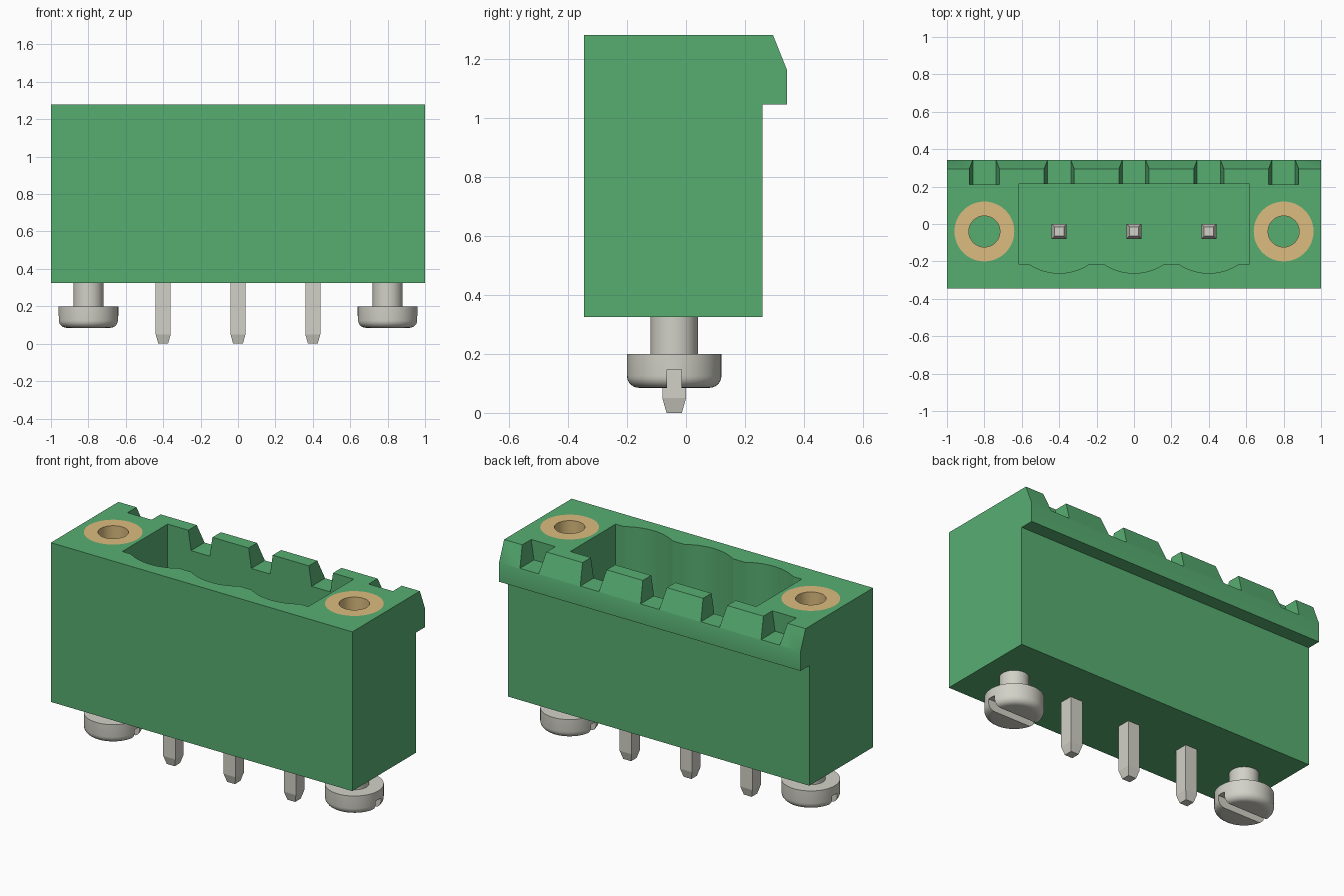
import bpy, bmesh, math

cube = bpy.data.objects.get("Cube")
if cube:
    bpy.data.objects.remove(cube, do_unlink=True)


def material(name, rgb):
    m = bpy.data.materials.new(name)
    m.use_nodes = True
    m.diffuse_color = (*rgb, 1)
    m.node_tree.nodes["Principled BSDF"].inputs["Base Color"].default_value = (*rgb, 1)
    return m


GREEN = material("green plastic", (0.095, 0.420, 0.167))
GREY = material("grey metal", (0.645, 0.638, 0.572))
BRASS = material("brass", (0.709, 0.504, 0.211))


def loft(name, rings, mat=None, cyclic=False):
    """Bridge equally sized rings of points; cap the ends unless cyclic."""
    bm = bmesh.new()
    vs = [[bm.verts.new(p) for p in ring] for ring in rings]
    pairs = list(zip(vs, vs[1:])) + ([(vs[-1], vs[0])] if cyclic else [])
    n = len(vs[0])
    for a, b in pairs:
        for i in range(n):
            j = (i + 1) % n
            bm.faces.new((a[i], a[j], b[j], b[i]))
    if not cyclic:
        bm.faces.new(vs[0])
        bm.faces.new(vs[-1])
    bmesh.ops.recalc_face_normals(bm, faces=bm.faces)
    me = bpy.data.meshes.new(name)
    bm.to_mesh(me)
    bm.free()
    if mat:
        me.materials.append(mat)
    ob = bpy.data.objects.new(name, me)
    bpy.context.collection.objects.link(ob)
    return ob


def circle(x, y, r, z, n=48):
    return [(x + r * math.cos(2 * math.pi * i / n),
             y + r * math.sin(2 * math.pi * i / n), z) for i in range(n)]


def square(x, y, h, z):
    return [(x - h, y - h, z), (x + h, y - h, z), (x + h, y + h, z), (x - h, y + h, z)]


def cut(ob, cutter):
    """Subtract the cutter from the object and discard it."""
    mod = ob.modifiers.new("cut", 'BOOLEAN')
    mod.operation = 'DIFFERENCE'
    mod.solver = 'EXACT'
    mod.object = cutter
    bpy.context.view_layer.objects.active = ob
    bpy.ops.object.modifier_apply(modifier=mod.name)
    bpy.data.objects.remove(cutter, do_unlink=True)


def smooth(ob):
    bpy.ops.object.select_all(action='DESELECT')
    ob.select_set(True)
    bpy.context.view_layer.objects.active = ob
    bpy.ops.object.shade_smooth_by_angle(angle=math.radians(30))


BASE, TOP, ROW_Y = 0.325, 1.28, -0.04
PITCH, FLANGE_X = 0.4, 0.8

# Housing: side profile with the chamfered rear lip, extruded along x
side = [(-0.345, BASE), (0.26, BASE), (0.26, 1.045), (0.343, 1.045),
        (0.343, 1.16), (0.295, TOP), (-0.345, TOP)]
housing = loft("housing", [[(x, y, z) for y, z in side] for x in (-1, 1)], GREEN)

# Plug cavity with three shallow scallops on its front wall
outline = [(0.617, 0.215), (-0.617, 0.215), (-0.617, -0.215)]
half, sag = 0.16, 0.048
radius = (half ** 2 + sag ** 2) / (2 * sag)
sweep = math.asin(half / radius)
for k in (-1, 0, 1):
    for i in range(17):
        a = sweep * (i / 8 - 1)
        outline.append((k * PITCH + radius * math.sin(a),
                        -0.215 - sag + radius * (1 - math.cos(a))))
outline.append((0.617, -0.215))
cut(housing, loft("cavity_cutter", [[(x, y, z) for x, y in outline] for z in (0.56, 1.5)]))

# Coding notches with sloping walls across the rear lip
for k in range(-2, 3):
    x, floor, rise = k * PITCH, 1.162, 0.2
    b = 0.062
    t = b + 0.018 * rise / (TOP - floor)
    notch = [(x - b, floor), (x + b, floor), (x + t, floor + rise), (x - t, floor + rise)]
    cut(housing, loft("notch_cutter", [[(px, y, z) for px, z in notch] for y in (0.21, 0.45)]))

# Seats for the threaded inserts
for s in (-1, 1):
    x = s * FLANGE_X
    cut(housing, loft("seat_cutter", [circle(x, ROW_Y, 0.16, z) for z in (0.7, 1.5)]))
smooth(housing)

for s, label in ((-1, "right"), (1, "left")):
    x = s * FLANGE_X

    # Threaded brass insert
    tube = [(0.083, 0.7), (0.16, 0.7), (0.16, TOP), (0.083, TOP)]
    smooth(loft(label + "_insert", [circle(x, ROW_Y, r, z) for r, z in tube], BRASS, True))

    # Mounting screw with a rounded, slotted head
    turn = [(0.08, BASE + 0.01), (0.08, 0.2), (0.16, 0.2)]
    for i in range(7):
        a = math.pi / 2 * i / 6
        turn.append((0.12 + 0.04 * math.cos(a), 0.125 - 0.04 * math.sin(a)))
    screw = loft(label + "_screw", [circle(x, ROW_Y, r, z) for r, z in turn], GREY)
    slot = [(ROW_Y - 0.025, 0.0), (ROW_Y + 0.025, 0.0),
            (ROW_Y + 0.025, 0.147), (ROW_Y - 0.025, 0.147)]
    cut(screw, loft("slot_cutter", [[(px, y, z) for y, z in slot] for px in (x - 0.3, x + 0.3)]))
    smooth(screw)

# Square contact pins, tapered at both ends
pin = [(0.026, 0.0), (0.04, 0.05), (0.04, 1.0), (0.025, 1.05)]
for k, label in ((-1, "right"), (0, "middle"), (1, "left")):
    loft(label + "_pin", [square(k * PITCH, ROW_Y, h, z) for h, z in pin], GREY)
